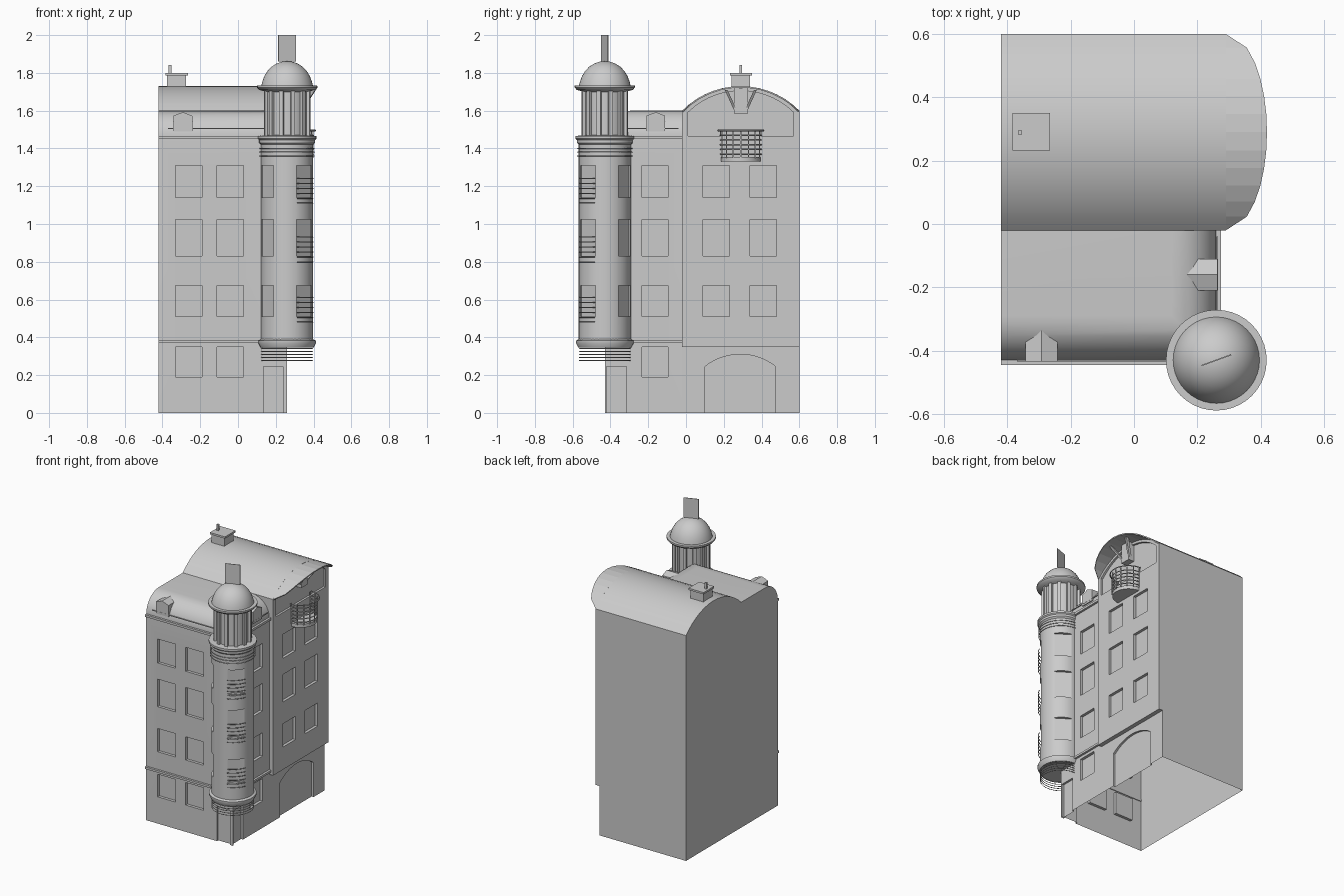
import bpy, bmesh
from math import sin, cos, pi, radians, sqrt, asin
from mathutils import Matrix, Vector

cube = bpy.data.objects.get("Cube")
if cube:
    bpy.data.objects.remove(cube)

stone = bpy.data.materials.new("grey_stone")
stone.use_nodes = True
stone.diffuse_color = (0.6, 0.6, 0.6, 1)
stone.node_tree.nodes["Principled BSDF"].inputs["Base Color"].default_value = (0.6, 0.6, 0.6, 1)

# Key dimensions
LEFT, RIGHT, BAY = -0.42, 0.26, 0.29
FRONT, STEP, BACK = -0.43, -0.02, 0.6
MID = (STEP + BACK) / 2
TOWER = Vector((RIGHT, FRONT, 0))
ROWS = [(1.14, 1.31), (0.83, 1.025), (0.51, 0.675)]
GROUND_ROW = (0.19, 0.35)


def finish(name, bm, smooth=False):
    bmesh.ops.recalc_face_normals(bm, faces=bm.faces)
    mesh = bpy.data.meshes.new(name)
    bm.to_mesh(mesh)
    bm.free()
    mesh.materials.append(stone)
    ob = bpy.data.objects.new(name, mesh)
    bpy.context.collection.objects.link(ob)
    if smooth:
        activate(ob)
        bpy.ops.object.shade_smooth_by_angle(angle=radians(35))
    return ob


def activate(ob):
    bpy.ops.object.select_all(action='DESELECT')
    ob.select_set(True)
    bpy.context.view_layer.objects.active = ob


def add_box(bm, x, y, z, spin=0, about=Vector()):
    size = Matrix.Diagonal((x[1] - x[0], y[1] - y[0], z[1] - z[0], 1))
    mid = Vector((sum(x), sum(y), sum(z))) / 2
    bmesh.ops.create_cube(bm, size=1, matrix=Matrix.Translation(about)
                          @ Matrix.Rotation(spin, 4, 'Z') @ Matrix.Translation(mid) @ size)


def add_prism(bm, points, x0, x1):
    """Extrude a (y, z) outline along x."""
    face = bm.faces.new([bm.verts.new((x0, y, z)) for y, z in points])
    out = bmesh.ops.extrude_face_region(bm, geom=[face])
    bmesh.ops.translate(bm, vec=(x1 - x0, 0, 0),
                        verts=[v for v in out["geom"] if isinstance(v, bmesh.types.BMVert)])


def box(name, x, y, z, **kw):
    bm = bmesh.new()
    add_box(bm, x, y, z, **kw)
    return finish(name, bm)


def arc(y0, y1, side, top, n=14):
    half, rise = (y1 - y0) / 2, top - side
    r = (half * half + rise * rise) / (2 * rise)
    a = asin(half / r)
    return [((y0 + y1) / 2 + r * sin(a * t), top - r + r * cos(a * t))
            for t in (2 * i / n - 1 for i in range(n + 1))]


def arch(y0, y1, bottom, side, top):
    return arc(y0, y1, side, top) + [(y1, bottom), (y0, bottom)]


def lathe(name, profile, centre=TOWER, n=40):
    bm = bmesh.new()
    verts = [bm.verts.new((r, 0, z)) for r, z in profile]
    edges = [bm.edges.new(p) for p in zip(verts, verts[1:])]
    bmesh.ops.spin(bm, geom=verts + edges, axis=(0, 0, 1), cent=(0, 0, 0),
                   angle=2 * pi, steps=n)
    bmesh.ops.remove_doubles(bm, verts=bm.verts, dist=0.0005)
    bmesh.ops.translate(bm, verts=bm.verts, vec=centre)
    return finish(name, bm, True)


def rail(name, centre, r, z, a0, a1, thick=0.0025, n=28):
    """Thin horizontal bar bent along an arc."""
    curve = bpy.data.curves.new(name, 'CURVE')
    curve.dimensions = '3D'
    curve.bevel_depth = thick
    curve.bevel_resolution = 0
    line = curve.splines.new('POLY')
    line.points.add(n)
    for i, p in enumerate(line.points):
        a = a0 + (a1 - a0) * i / n
        p.co = (centre[0] + r * cos(a), centre[1] + r * sin(a), z, 1)
    curve.materials.append(stone)
    bpy.context.collection.objects.link(bpy.data.objects.new(name, curve))


def carve(ob, cutter_bm):
    cutter = finish("cutter", cutter_bm)
    cutter.hide_render = True
    mod = ob.modifiers.new("recesses", 'BOOLEAN')
    mod.operation, mod.solver, mod.object = 'DIFFERENCE', 'EXACT', cutter
    activate(ob)
    bpy.ops.object.modifier_apply(modifier=mod.name)
    bpy.data.objects.remove(cutter)


def drop_faces(ob, rule, cuts=()):
    bm = bmesh.new()
    bm.from_mesh(ob.data)
    for x in cuts:
        bmesh.ops.bisect_plane(bm, geom=bm.verts[:] + bm.edges[:] + bm.faces[:],
                               plane_co=(x, 0, 0), plane_no=(1, 0, 0))
    bm.normal_update()
    doomed = [f for f in bm.faces if rule(f.calc_center_median(), f.normal)]
    bmesh.ops.delete(bm, geom=doomed, context='FACES')
    bm.to_mesh(ob.data)
    bm.free()


# Front wing: walls that curve inward into the roof on the front and right
bm = bmesh.new()
levels = [(0, 0)] + [(0.14 * (1 - cos(a)), 1.46 + 0.14 * sin(a))
                     for a in (pi / 2 * i / 10 for i in range(11))]
rings = [[bm.verts.new(c) for c in ((LEFT, FRONT + d, z), (RIGHT - d, FRONT + d, z),
                                    (RIGHT - d, STEP, z), (LEFT, STEP, z))] for d, z in levels]
for a, b in zip(rings, rings[1:]):
    for i in range(4):
        bm.faces.new((a[i], a[(i + 1) % 4], b[(i + 1) % 4], b[i]))
bm.faces.new(rings[0])
bm.faces.new(rings[-1])
wing = finish("front_wing", bm)
bm = bmesh.new()
for z in ROWS + [GROUND_ROW]:
    for x in (-0.33, -0.11):
        add_box(bm, (x, x + 0.14), (FRONT - 0.05, FRONT + 0.02), z)
    add_box(bm, (RIGHT - 0.02, RIGHT + 0.05), (-0.234, -0.096), z)
add_box(bm, (0.135, 0.238), (FRONT - 0.05, FRONT + 0.015), (-0.1, 0.245))
add_box(bm, (RIGHT - 0.015, RIGHT + 0.05), (-0.42, -0.315), (-0.1, 0.245))
carve(wing, bm)
drop_faces(wing, lambda c, n: (c.z < 0.001 and n.z < -0.9) or (n.y > 0.9 and c.y > STEP - 0.001))
activate(wing)
bpy.ops.object.shade_smooth_by_angle(angle=radians(30))

# Rear block ground floor with a wide arched entrance
base = box("rear_ground_floor", (LEFT, RIGHT), (STEP, BACK), (0, 0.35))
bm = bmesh.new()
add_prism(bm, arch(0.1, 0.475, -0.1, 0.245, 0.31), RIGHT - 0.015, RIGHT + 0.05)
carve(base, bm)
drop_faces(base, lambda c, n: abs(n.z) > 0.9 and (c.z < 0.001 or c.z > 0.349)
           or n.y < -0.9 and c.y < 0)

# Rear block upper floors under a barrel roof
block = box("unused", (0, 1), (0, 1), (0, 1))
bpy.data.objects.remove(block)
bm = bmesh.new()
add_prism(bm, arch(STEP, BACK, 0.35, 1.6, 1.73), LEFT, BAY)
block = finish("rear_upper_floors", bm)
bm = bmesh.new()
for z in ROWS:
    for y in (0.09, 0.34):
        add_box(bm, (BAY - 0.02, BAY + 0.05), (y, y + 0.14), z)
add_prism(bm, arch(0.01, 0.57, 1.465, 1.59, 1.705), BAY - 0.015, BAY + 0.05)
carve(block, bm)
drop_faces(block, lambda c, n: (n.z < -0.9 and c.z < 0.351 and c.x < RIGHT)
           or (n.y < -0.9 and c.y < 0 and c.x < 0.1), cuts=(RIGHT, 0.1))
activate(block)
bpy.ops.object.shade_smooth_by_angle(angle=radians(20))

# Curved canopy that carries the barrel roof out over the gable
bm = bmesh.new()
pairs = []
for y, z in arc(STEP, BACK, 1.6, 1.73, 12):
    reach = 0.13 * sqrt(max(0, 1 - ((y - MID) / 0.31) ** 2))
    pairs.append((bm.verts.new((BAY, y, z)), bm.verts.new((BAY + reach, y, z))))
for a, b in zip(pairs, pairs[1:]):
    bm.faces.new((a[0], b[0], b[1], a[1]))
bmesh.ops.remove_doubles(bm, verts=bm.verts, dist=0.0005)
canopy = finish("gable_canopy", bm)
thick = canopy.modifiers.new("thickness", 'SOLIDIFY')
thick.thickness = 0.008

# Canopy bracket and two struts
box("canopy_bracket", (BAY - 0.02, BAY + 0.03), (MID - 0.037, MID + 0.037), (1.585, 1.72))
for s in (-1, 1):
    bm = bmesh.new()
    foot = [Vector((BAY + dx, MID + s * dy, 1.6)) for dx, dy in ((0, 0.02), (0.02, 0.02), (0.02, 0.035), (0, 0.035))]
    head = [v + Vector((0.07, s * 0.05, 0.11)) for v in foot]
    low, high = ([bm.verts.new(v) for v in ring] for ring in (foot, head))
    bm.faces.new(low)
    bm.faces.new(high)
    for i in range(4):
        bm.faces.new((low[i - 1], low[i], high[i], high[i - 1]))
    finish("canopy_strut", bm)

# Half-round gable balcony
spot = Vector((BAY, MID, 0))
lathe("gable_balcony_floor", [(0, 1.33), (0.105, 1.33), (0.105, 1.355), (0, 1.355)], spot)
for i in range(6):
    rail("gable_balcony_rail", spot, 0.108 + (0.012 if i == 5 else 0), 1.37 + i * 0.025, -pi / 2, pi / 2, 0.004)
for i in range(9):
    a = -pi / 2 + pi * i / 8
    p = spot + Vector((0.108 * cos(a), 0.108 * sin(a), 0))
    box("gable_balcony_post", (p.x - 0.003, p.x + 0.003), (p.y - 0.003, p.y + 0.003), (1.35, 1.495))

# String courses and eaves rods
for z in ((0.37, 0.385), (1.45, 1.466)):
    box("front_course", (LEFT, 0.14), (FRONT - 0.015, FRONT + 0.005), z)
    box("side_course", (RIGHT - 0.005, RIGHT + 0.015), (-0.32, STEP), z)
box("front_eaves_rod", (-0.37, 0.14), (FRONT - 0.005, FRONT), (1.503, 1.508))
box("side_eaves_rod", (RIGHT, RIGHT + 0.005), (-0.32, STEP - 0.02), (1.503, 1.508))

# Gabled dormers on the front and right roof slopes
for spin, about in ((-pi / 2, Vector((-0.292, FRONT, 0))), (0, Vector((RIGHT, -0.16, 0)))):
    bm = bmesh.new()
    add_prism(bm, [(-0.05, 1.49), (0.05, 1.49), (0.05, 1.573), (0, 1.592), (-0.05, 1.573)], -0.1, 0.004)
    bm.transform(Matrix.Translation(about) @ Matrix.Rotation(spin, 4, 'Z'))
    finish("dormer", bm)

# Chimney
box("chimney_stack", (-0.375, -0.275), (0.24, 0.34), (1.7, 1.787))
box("chimney_cap", (-0.383, -0.265), (0.232, 0.35), (1.787, 1.8))
box("chimney_pipe", (-0.367, -0.353), (0.282, 0.296), (1.8, 1.843))

# Corner tower shaft with windows facing outward on three sides
shaft = lathe("tower_shaft", [(0, 0.36), (0.138, 0.36), (0.138, 1.46), (0, 1.46)], n=48)
bm = bmesh.new()
for z in ROWS:
    for deg in (-146, -45, 56):
        add_box(bm, (0.118, 0.2), (-0.056, 0.056), z, spin=radians(deg), about=TOWER)
carve(shaft, bm)
for low, high in ROWS:
    for i in range(6):
        rail("window_rail", TOWER, 0.148, low - 0.03 + i * 0.026, radians(-69), radians(-21), n=10)

# Tower mouldings and hanging rails
lathe("tower_foot", [(0, 0.345), (0.14, 0.345), (0.153, 0.37), (0.153, 0.382), (0.138, 0.39)])
lathe("tower_cornice", [(0.138, 1.42), (0.148, 1.43), (0.148, 1.445), (0.155, 1.452),
                        (0.155, 1.466), (0.11, 1.47)])
for z in (0.278, 0.294, 0.31, 0.326, 0.34):
    rail("foot_rail", TOWER, 0.135, z, -pi, pi / 2)
for z in (1.36, 1.38, 1.40):
    rail("neck_rail", TOWER, 0.145, z, -pi, pi / 2)

# Lantern with pilasters, dome and flag
lathe("lantern_core", [(0, 1.46), (0.11, 1.46), (0.11, 1.72), (0, 1.72)])
for i in range(12):
    box("lantern_pilaster", (0.1, 0.125), (-0.011, 0.011), (1.465, 1.715),
        spin=2 * pi * i / 12 + pi / 12, about=TOWER)
lathe("lantern_cornice", [(0.11, 1.7), (0.148, 1.71), (0.159, 1.722), (0.159, 1.733), (0.13, 1.733)])
lathe("dome", [(0.137, 1.73), (0.132, 1.752), (0.121, 1.782), (0.104, 1.81), (0.082, 1.833),
               (0.055, 1.85), (0.027, 1.859), (0, 1.862)])
box("flag", (-0.05, 0.05), (-0.002, 0.002), (1.86, 2.0), spin=radians(20), about=TOWER)
